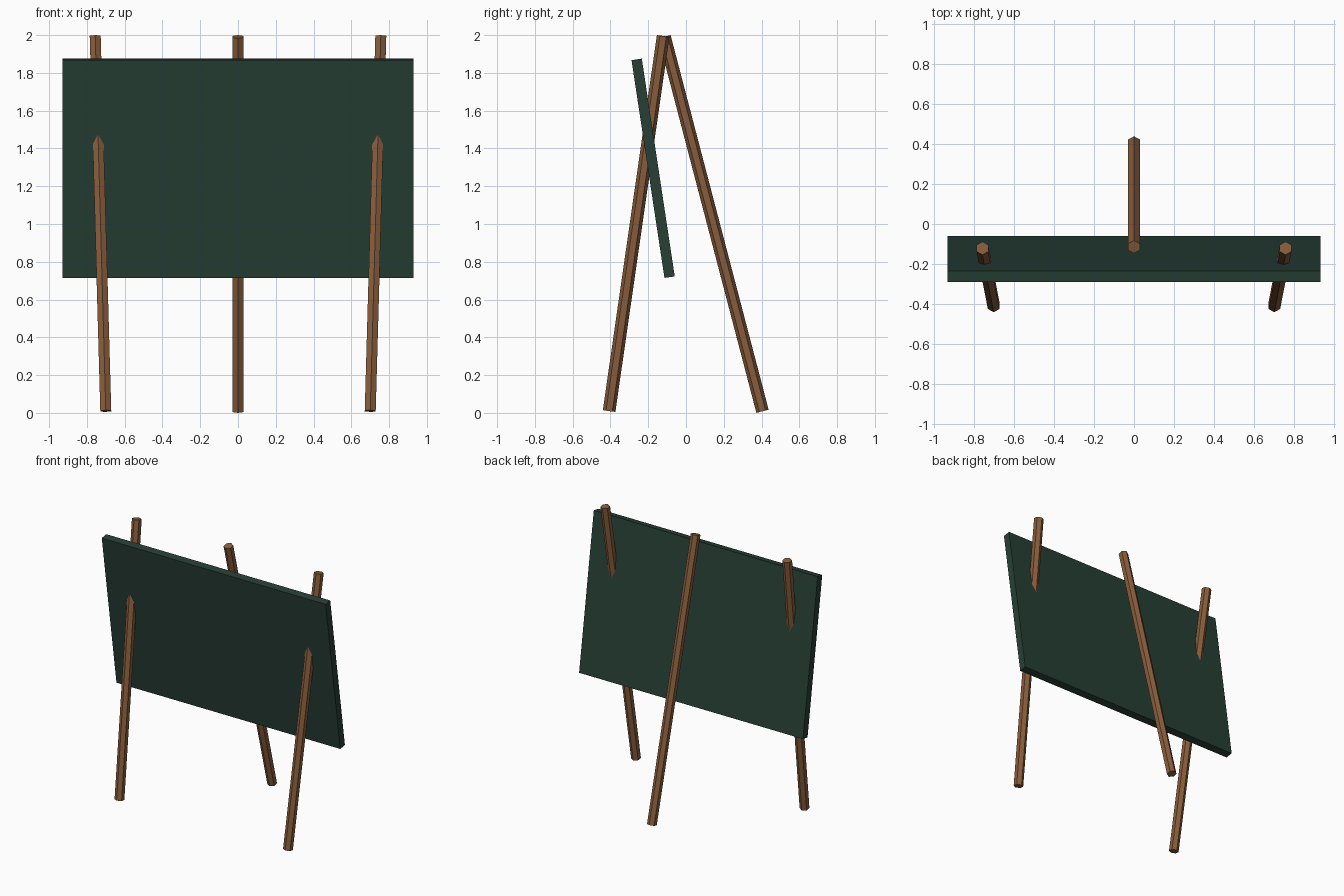
import bpy, math
from mathutils import Vector

if "Cube" in bpy.data.objects:
    bpy.data.objects.remove(bpy.data.objects["Cube"])


def material(name, color):
    m = bpy.data.materials.new(name)
    m.diffuse_color = color
    m.use_nodes = True
    m.node_tree.nodes["Principled BSDF"].inputs["Base Color"].default_value = m.diffuse_color
    return m


wood = material("brown_wood", (0.25, 0.11, 0.045, 1))
green = material("green_board", (0.02, 0.05, 0.036, 1))


def leg(name, bottom, top):
    """Six-sided pole between two points, ends square to its axis."""
    a, b = Vector(bottom), Vector(top)
    axis = b - a
    bpy.ops.mesh.primitive_cylinder_add(vertices=6, radius=0.0335,
                                        depth=axis.length, location=(a + b) / 2)
    o = bpy.context.object
    o.name = name
    o.rotation_euler = Vector((0, 0, 1)).rotation_difference(axis).to_euler()
    o.data.materials.append(wood)
    return o


# Two front legs, splaying slightly outwards towards the top
for side, s in (("left", -1), ("right", 1)):
    leg("front_leg_" + side, (s * 0.70, -0.407, 0.01), (s * 0.756, -0.121, 1.995))

# Single rear support leg
leg("rear_leg", (0, 0.405, 0.0085), (0, -0.114, 1.9915))

# Tilted writing board
bpy.ops.mesh.primitive_cube_add(size=1, location=(0, -0.174, 1.295))
board = bpy.context.object
board.name = "board"
board.scale = (1.86, 0.055, 1.166)
board.rotation_euler.x = math.radians(8.6)
board.data.materials.append(green)
